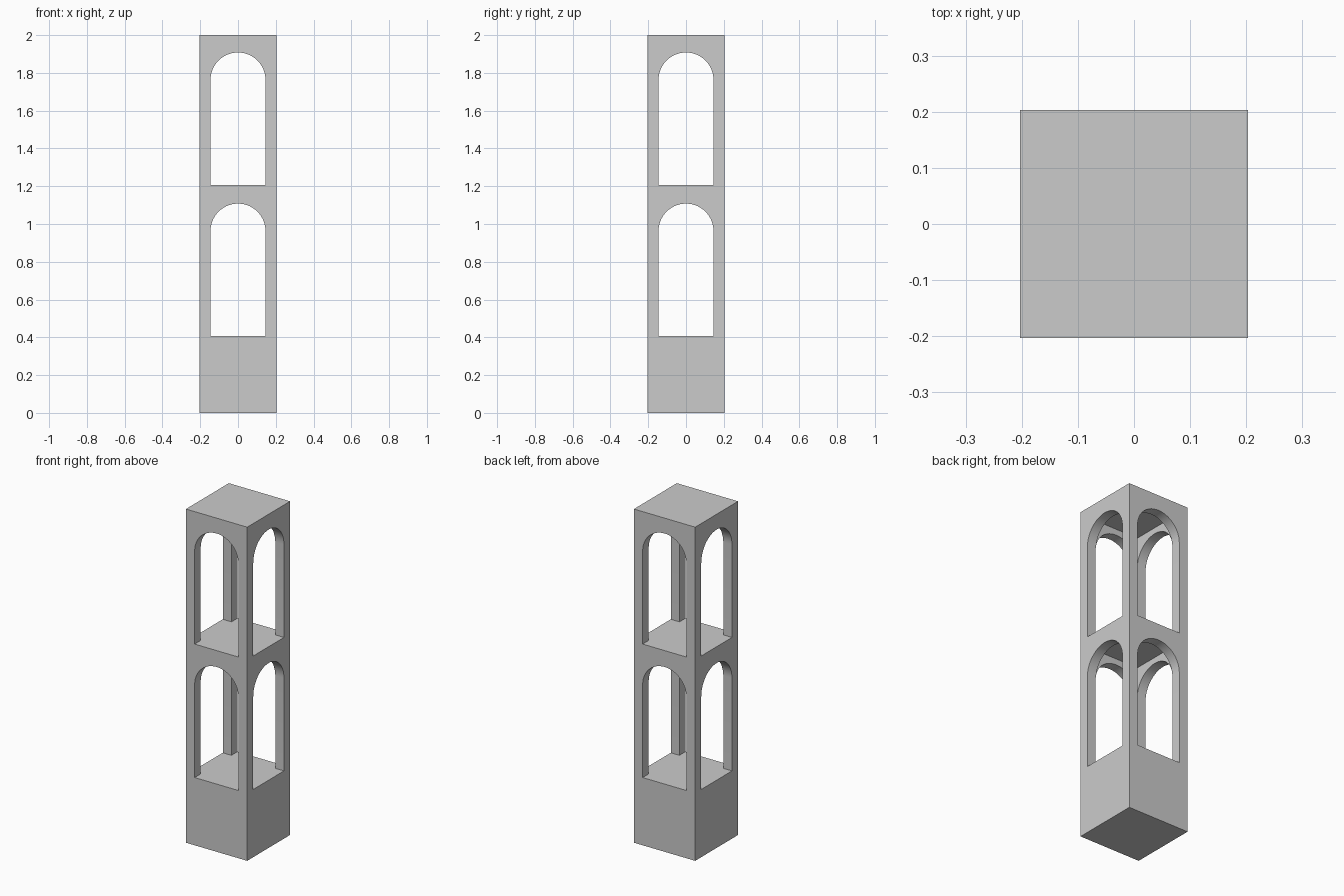
import bpy, bmesh
from math import sin, cos, pi
from mathutils import Matrix

if "Cube" in bpy.data.objects:
    bpy.data.objects.remove(bpy.data.objects["Cube"])

W = 0.203        # half width of the tower
R = 0.1455       # half width of openings, also arch radius and half room width
H = 2.0
FLOORS = (0.406, 1.206)
ARCH_TOP = 0.702   # arch crown above floor
CEILING = 0.738    # room ceiling above floor
SEG = 14           # segments per quarter arch

bm = bmesh.new()


def face(points):
    bm.faces.new([bm.verts.new(p) for p in points])


def half_opening(floor):
    """Half opening outline (x, z) from crown down to the sill corner."""
    spring = floor + ARCH_TOP - R
    arc = [(R * sin(i / SEG * pi / 2), spring + R * cos(i / SEG * pi / 2))
           for i in range(SEG + 1)]
    return arc + [(R, floor)]


# Outer wall: right half of the front side
outline = [(0, 0), (W, 0), (W, H), (0, H)]
for f in reversed(FLOORS):
    outline += half_opening(f) + [(0, f)]
face([(x, -W, z) for x, z in outline])

# Roof and underside wedges
for z in (0, H):
    face([(0, 0, z), (0, -W, z), (W, -W, z)])

for f in FLOORS:
    opening = half_opening(f)
    # Arch soffit and jamb
    for (xa, za), (xb, zb) in zip(opening, opening[1:]):
        face([(xa, -W, za), (xb, -W, zb), (xb, -R, zb), (xa, -R, za)])
    # Inner wall above the arch
    c = f + CEILING
    face([(x, -R, z) for x, z in opening[:-1]] + [(R, -R, c), (0, -R, c)])
    # Floor with sill, and room ceiling
    face([(0, 0, f), (0, -W, f), (R, -W, f), (R, -R, f)])
    face([(0, 0, c), (0, -R, c), (R, -R, c)])

# Mirror the half side, then repeat it around the four sides
geom = bm.verts[:] + bm.edges[:] + bm.faces[:]
dup = bmesh.ops.duplicate(bm, geom=geom)["geom"]
bmesh.ops.scale(bm, vec=(-1, 1, 1),
                verts=[g for g in dup if isinstance(g, bmesh.types.BMVert)])
geom = bm.verts[:] + bm.edges[:] + bm.faces[:]
for k in (1, 2, 3):
    dup = bmesh.ops.duplicate(bm, geom=geom)["geom"]
    bmesh.ops.rotate(bm, cent=(0, 0, 0), matrix=Matrix.Rotation(k * pi / 2, 3, 'Z'),
                     verts=[g for g in dup if isinstance(g, bmesh.types.BMVert)])
bmesh.ops.remove_doubles(bm, verts=bm.verts[:], dist=1e-4)
bmesh.ops.recalc_face_normals(bm, faces=bm.faces[:])

mesh = bpy.data.meshes.new("arched_tower")
bm.to_mesh(mesh)
bm.free()
tower = bpy.data.objects.new("arched_tower", mesh)
bpy.context.collection.objects.link(tower)
bpy.context.view_layer.objects.active = tower
tower.select_set(True)
bpy.ops.object.shade_smooth_by_angle(angle=pi / 6)
